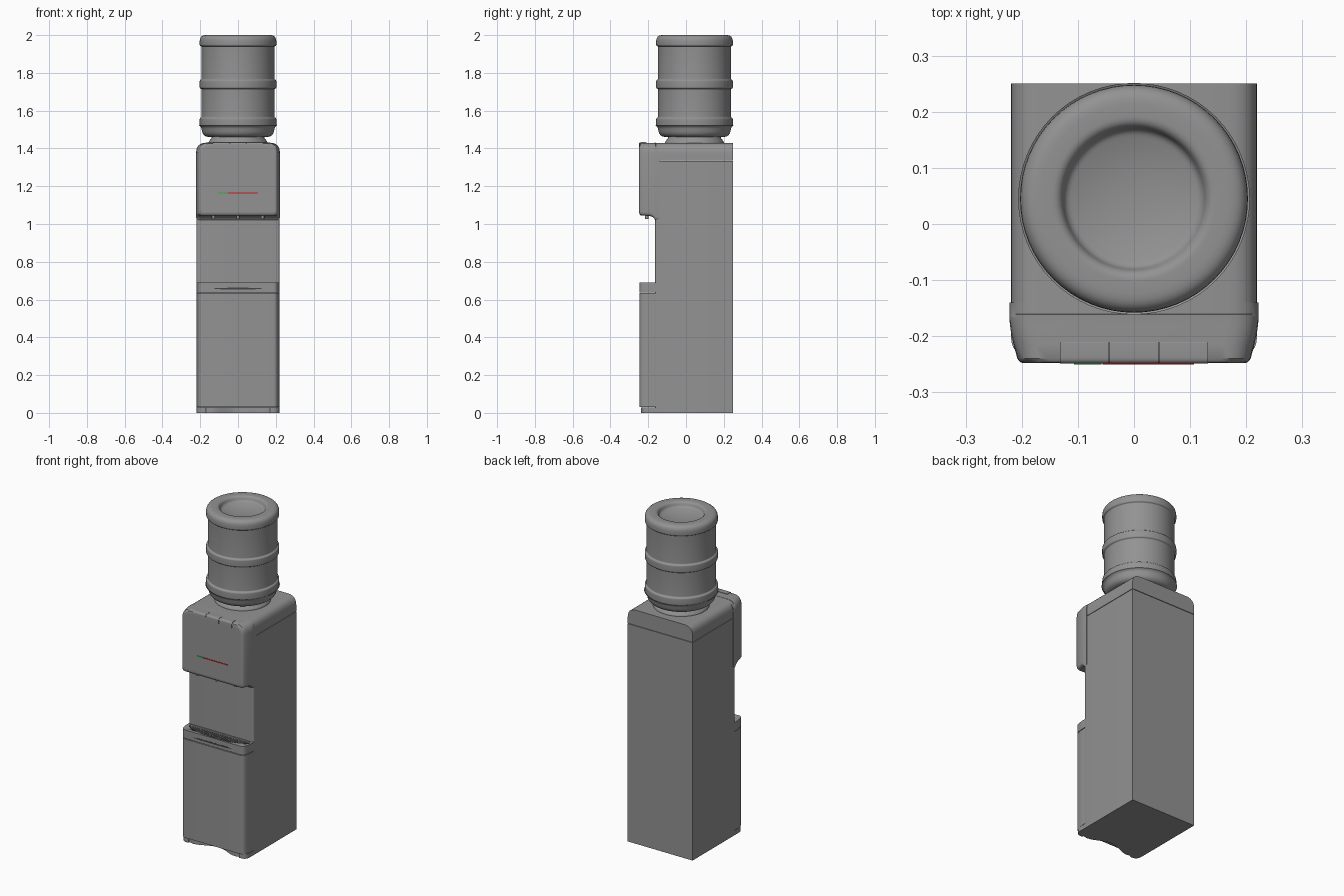
import bpy, bmesh
from math import sin, cos, pi
from mathutils import Vector

if "Cube" in bpy.data.objects:
    bpy.data.objects.remove(bpy.data.objects["Cube"])

DARK = (.29, .29, .29, 1)


def fillet(pts, n=6):
    """Points (a, b, r): round each corner with tangent length r."""
    out = []
    for i, (a, b, r) in enumerate(pts):
        p = Vector((a, b))
        if r == 0:
            out.append(p)
            continue
        q, s = Vector(pts[i - 1][:2]), Vector(pts[(i + 1) % len(pts)][:2])
        u, v = p + (q - p).normalized() * r, p + (s - p).normalized() * r
        for k in range(n + 1):
            t = k / n
            out.append(u * (1 - t) ** 2 + p * (2 * t * (1 - t)) + v * t * t)
    return out


def finish(name, bm, color):
    bmesh.ops.remove_doubles(bm, verts=bm.verts, dist=1e-5)
    bmesh.ops.recalc_face_normals(bm, faces=bm.faces)
    me = bpy.data.meshes.new(name)
    bm.to_mesh(me)
    bm.free()
    ob = bpy.data.objects.new(name, me)
    bpy.context.collection.objects.link(ob)
    bpy.ops.object.select_all(action='DESELECT')
    bpy.context.view_layer.objects.active = ob
    ob.select_set(True)
    bpy.ops.object.shade_smooth_by_angle(angle=0.6)
    key = "paint_%.2f_%.2f_%.2f" % color[:3]
    m = bpy.data.materials.get(key) or bpy.data.materials.new(key)
    m.diffuse_color = color
    m.use_nodes = True
    m.node_tree.nodes["Principled BSDF"].inputs["Base Color"].default_value = m.diffuse_color
    me.materials.append(m)
    return ob


def loft(name, sections, axis='z', color=DARK):
    """Sections (t, outline) joined along an axis and capped."""
    place = {'x': lambda t, p: (t, p[0], p[1]),
             'y': lambda t, p: (p[0], t, p[1]),
             'z': lambda t, p: (p[0], p[1], t)}[axis]
    bm = bmesh.new()
    rings = [[bm.verts.new(place(t, p)) for p in o] for t, o in sections]
    for r, s in zip(rings, rings[1:]):
        for i in range(len(r)):
            j = (i + 1) % len(r)
            bm.faces.new((r[i], r[j], s[j], s[i]))
    bm.faces.new(rings[0])
    bm.faces.new(rings[-1])
    return finish(name, bm, color)


def prism(name, outline, lo, hi, axis='z', color=DARK):
    return loft(name, [(lo, outline), (hi, outline)], axis, color)


def rect(x0, x1, y0, y1, r0=0, r1=0):
    """Rectangle outline; r0 rounds the low corners, r1 the high ones."""
    return fillet([(x0, y0, r0), (x1, y0, r0), (x1, y1, r1), (x0, y1, r1)])


def lathe(name, profile, cy, segs=64):
    bm = bmesh.new()
    vs = [bm.verts.new((p[0], cy, p[1])) for p in profile]
    es = [bm.edges.new(e) for e in zip(vs, vs[1:])]
    bmesh.ops.spin(bm, geom=vs + es, cent=(0, cy, 0), axis=(0, 0, 1),
                   angle=2 * pi, steps=segs)
    return finish(name, bm, DARK)


def cut(ob, cutter):
    cutter.hide_render = True
    m = ob.modifiers.new("cut", 'BOOLEAN')
    m.object, m.solver = cutter, 'EXACT'
    bpy.context.view_layer.objects.active = ob
    bpy.ops.object.modifier_apply(modifier=m.name)
    bpy.data.objects.remove(cutter)


# cabinet and its rounded top cap, with a thin seam between
prism("cabinet", rect(-.2195, .2195, -.163, .25, .013), 0, 1.333)
prism("top_cap", rect(-.2195, .2195, 1.336, 1.4295, 0, .055), -.17, .25, 'y')

# dispenser head: rounded front, underside curving down into the alcove
head = []
for y, w, z0, z1 in [(-.248, .190, 1.068, 1.410), (-.248, .197, 1.06, 1.418),
                     (-.246, .203, 1.052, 1.426),
                     (-.240, .208, 1.046, 1.43), (-.215, .214, 1.044, 1.43),
                     (-.195, .219, 1.043, 1.43), (-.180, .221, 1.039, 1.43),
                     (-.169, .222, 1.030, 1.43), (-.161, .222, 1.018, 1.4305),
                     (-.160, .222, 1.018, 1.4285), (-.140, .222, 1.018, 1.4285)]:
    head.append((y, rect(-w, w, z0, z1, .02, .055)))
loft("dispenser_head", head, 'y')

# three push buttons wrapped over the top front edge
button = fillet([(-.249, 1.40, 0), (-.21, 1.40, 0), (-.21, 1.433, .002), (-.249, 1.433, .012)])
for i in (-1, 0, 1):
    prism("push_button", button, i * .0885 - .0435, i * .0885 + .0435, 'x')

# indicator strip on the head
prism("green_indicator", rect(-.107, -.058, 1.162, 1.168), -.25, -.245, 'y', (.03, .45, .06, 1))
prism("red_indicator", rect(-.056, .107, 1.162, 1.168), -.25, -.245, 'y', (.6, .01, .01, 1))

# nozzles under the head
circle = [(cos(k * pi / 8), sin(k * pi / 8)) for k in range(16)]
for x in (-.13, 0, .13):
    loft("nozzle", [(z, [(x + r * a, -.208 + r * b) for a, b in circle])
                    for z, r in ((1.026, .009), (1.06, .009))])

# lower door, with tapered and rounded front corners
front = fillet([(-.2195, -.155, 0), (-.2195, -.195, .025), (-.207, -.246, .022),
                (.207, -.246, .022), (.2195, -.195, .025), (.2195, -.155, 0)])
prism("lower_door", front, .03, .634)

# drip tray housing with a bowed recess, and a dark finger slot
tray = prism("drip_tray_housing", front, .638, .69)
bow = [(.203 * cos(k * pi / 24), -.168 - .068 * sin(k * pi / 24) ** .8) for k in range(25)]
cut(tray, prism("tray_cutter", bow, .668, .72))
slot = [(.13 * cos(k * pi / 16), .658 + .005 * sin(k * pi / 16)) for k in range(32)]
prism("finger_slot", slot, -.2468, -.24, 'y', (.06, .06, .06, 1))

# grille bars following the bowed recess
for k in range(-13, 14):
    x = k * .0142
    y = -.168 - .068 * (1 - (x / .203) ** 2) ** .4
    prism("grille_bar", rect(x - .004, x + .004, y, -.167), .66, .682)

# kick base with a concave front
base = fillet([(-.2195, -.15, 0), (-.2195, -.238, .04), (-.165, -.237, .012)])
base += [(x / 100, -.19 - .022 * (1 - cos(pi * x / 15))) for x in range(-14, 15, 2)]
base += fillet([(.165, -.237, .012), (.2195, -.238, .04), (.2195, -.15, 0)])
prism("kick_base", base, 0, .028)

# bottle collar and upturned bottle with ribs and dished top
lathe("bottle_collar", fillet([(0, 1.42, 0), (.158, 1.42, 0), (.155, 1.436, .005),
                               (.138, 1.458, .008), (.138, 1.475, 0), (0, 1.475, 0)]), .045)
bottle = [(0, 1.46, 0), (.13, 1.46, 0), (.184, 1.462, .03), (.196, 1.515, .012),
          (.203, 1.519, .006), (.203, 1.561, .008), (.193, 1.565, .004),
          (.193, 1.715, .004), (.203, 1.719, .007), (.203, 1.762, .007),
          (.193, 1.766, .004), (.193, 1.94, .004), (.203, 1.944, .007),
          (.203, 2.0, .034), (.132, 2.0, .015), (.122, 1.972, .010),
          (.07, 1.956, .04), (0, 1.952, 0)]
lathe("water_bottle", fillet(bottle), .045)
